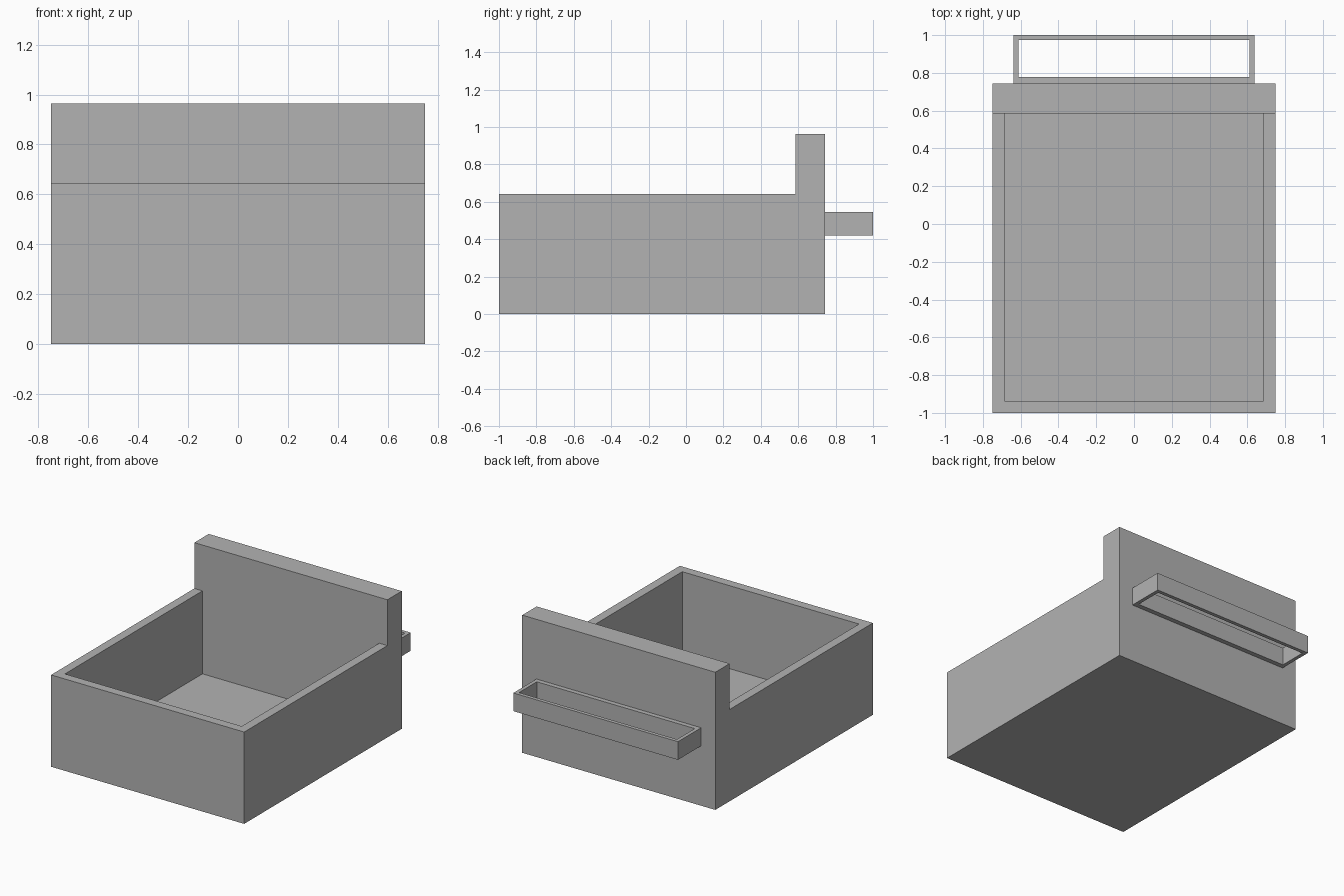
import bpy
import bmesh

# Remove the default object
cube = bpy.data.objects.get("Cube")
if cube:
    bpy.data.objects.remove(cube, do_unlink=True)

# Single flat colour
grey = bpy.data.materials.new("plain_grey")
grey.use_nodes = True
grey.diffuse_color = (0.45, 0.45, 0.45, 1)
grey.node_tree.nodes["Principled BSDF"].inputs["Base Color"].default_value = grey.diffuse_color


def finish(bm, name):
    bmesh.ops.recalc_face_normals(bm, faces=bm.faces)
    mesh = bpy.data.meshes.new(name)
    bm.to_mesh(mesh)
    bm.free()
    mesh.materials.append(grey)
    obj = bpy.data.objects.new(name, mesh)
    bpy.context.collection.objects.link(obj)
    return obj


def extrude_profile(name, points, axis, start, end):
    """Extrude a closed profile given in the plane across the axis."""
    bm = bmesh.new()
    place = {"x": lambda p: (start, p[0], p[1]), "z": lambda p: (p[0], p[1], start)}[axis]
    face = bm.faces.new([bm.verts.new(place(p)) for p in points])
    moved = bmesh.ops.extrude_face_region(bm, geom=[face])["geom"]
    step = (end - start, 0, 0) if axis == "x" else (0, 0, end - start)
    bmesh.ops.translate(bm, vec=step, verts=[v for v in moved if isinstance(v, bmesh.types.BMVert)])
    return finish(bm, name)


def rectangle(x, y0, y1):
    return [(-x, y0), (x, y0), (x, y1), (-x, y1)]


def cut(target, cutter):
    """Hollow the target with a hidden cutter."""
    mod = target.modifiers.new("hollow", "BOOLEAN")
    mod.operation = "DIFFERENCE"
    mod.solver = "EXACT"
    mod.object = cutter
    bpy.context.view_layer.objects.active = target
    bpy.ops.object.modifier_apply(modifier=mod.name)
    bpy.data.objects.remove(cutter, do_unlink=True)


WIDTH, BACK, PANEL = 0.748, 0.744, 0.585
RIM, TOP = 0.643, 0.964

# Open drawer box with a tall thick panel at the back
side = [(-1, 0), (BACK, 0), (BACK, TOP), (PANEL, TOP), (PANEL, RIM), (-1, RIM)]
drawer = extrude_profile("drawer_box", side, "x", -WIDTH, WIDTH)
cut(drawer, extrude_profile("drawer_cutter", rectangle(0.685, -0.937, PANEL), "z", 0.062, 1.2))

# Rectangular loop handle on the outside of the panel
handle = extrude_profile("handle", rectangle(0.638, BACK, 1), "z", 0.419, 0.546)
cut(handle, extrude_profile("handle_cutter", rectangle(0.612, 0.777, 0.974), "z", 0.3, 0.7))
